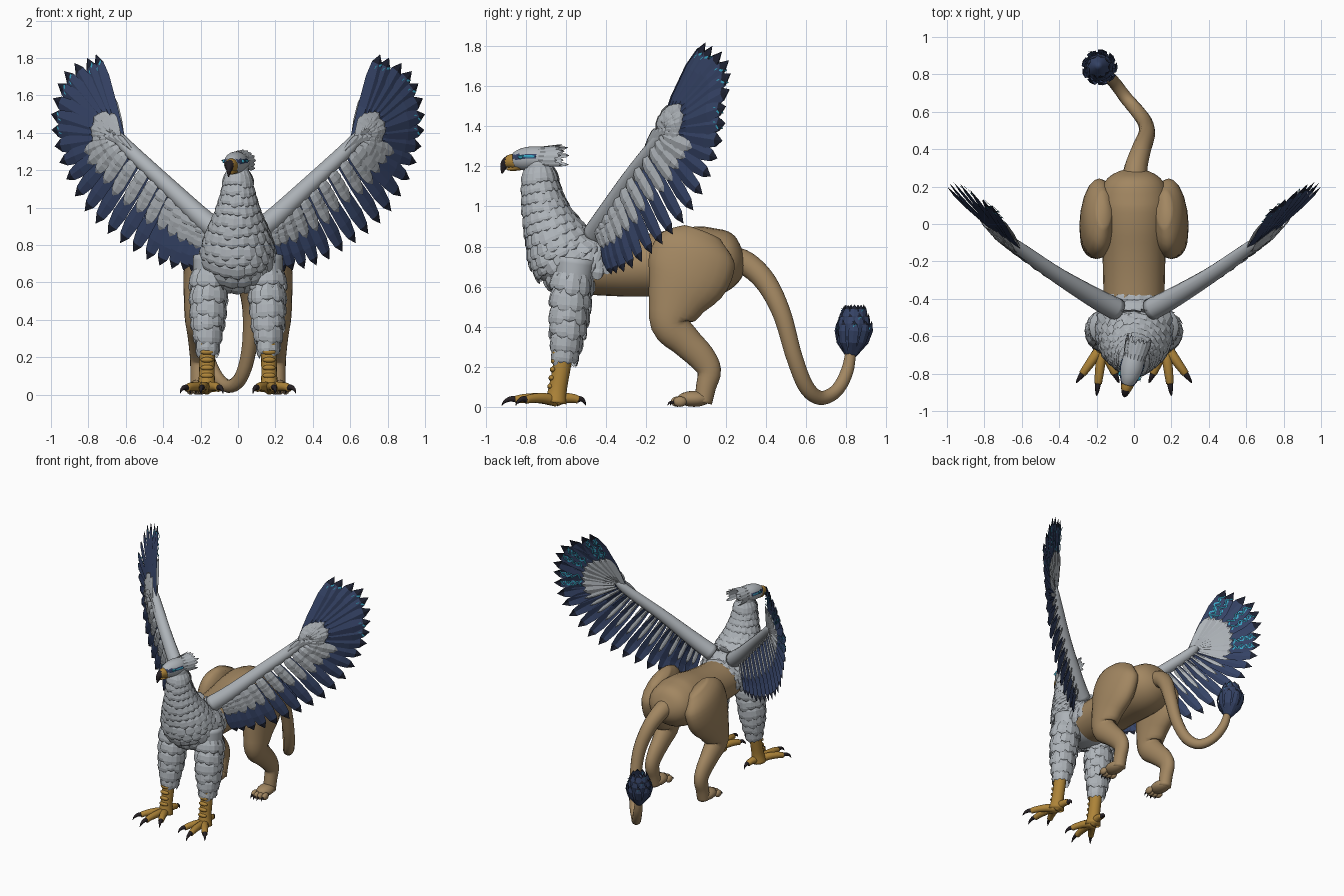
import bpy, bmesh, math, random
from mathutils import Vector, Matrix

random.seed(4)
if bpy.data.objects.get("Cube"):
    bpy.data.objects.remove(bpy.data.objects["Cube"])


def material(name, rgb):
    m = bpy.data.materials.new(name)
    m.use_nodes = True
    m.diffuse_color = (*rgb, 1)
    m.node_tree.nodes["Principled BSDF"].inputs["Base Color"].default_value = (*rgb, 1)
    return m


TAN, GREY, SLATE, BLUE, NAVY, CYAN, GOLD, BLACK = range(8)
MATS = [material("tan fur", (.36, .24, .12)), material("pale grey feather", (.42, .45, .48)),
        material("slate feather", (.27, .29, .32)), material("blue feather", (.035, .055, .13)),
        material("navy tip", (.012, .015, .03)), material("cyan streak", (.04, .38, .55)),
        material("gold skin", (.42, .23, .04)), material("black claw", (.02, .015, .018))]
X = Vector((1, 0, 0))
V = Vector


def finish(name, bm, smooth=True, xf=None):
    me = bpy.data.meshes.new(name)
    if smooth:
        bmesh.ops.recalc_face_normals(bm, faces=bm.faces)
    for f in bm.faces:
        f.smooth = smooth
    bm.to_mesh(me)
    bm.free()
    for m in MATS:
        me.materials.append(m)
    if xf:
        me.transform(xf)
    ob = bpy.data.objects.new(name, me)
    bpy.context.collection.objects.link(ob)
    return ob


def sample(path, u):
    """Smooth curve through the points of a path."""
    n = len(path) - 1
    u = min(max(u, 0), 1) * n
    i = min(int(u), n - 1)
    f = u - i
    a, b, c, d = (path[min(max(i + k, 0), n)] for k in (-1, 0, 1, 2))
    return [q + f / 2 * (r - p + f * (2 * p - 5 * q + 4 * r - s + f * (3 * (q - r) + s - p)))
            for p, q, r, s in zip(a, b, c, d)]


def surf(path, u, ang, grow=1):
    """Point on the skin of a lofted path of (x, y, z, half width, half depth)."""
    p = sample(path, u)
    t = (V(sample(path, u + .01)[:3]) - V(sample(path, u - .01)[:3])).normalized()
    side = (X - t * t.x).normalized()
    up = side.cross(t)
    return V(p[:3]) + (side * p[3] * math.cos(ang) + up * p[4] * math.sin(ang)) * grow


def tube(name, path, mat, rings=16, seg=16, rule=None, xf=None):
    bm = bmesh.new()
    rows = [[bm.verts.new(surf(path, i / rings, math.tau * j / seg)) for j in range(seg)]
            for i in range(rings + 1)]
    for a, b in zip(rows, rows[1:]):
        for j in range(seg):
            k = (j + 1) % seg
            bm.faces.new((a[j], a[k], b[k], b[j]))
    bm.faces.new(rows[0])
    bm.faces.new(rows[-1])
    for f in bm.faces:
        f.material_index = rule(f.calc_center_median()) if rule else mat
    return finish(name, bm, xf=xf)


def ball(name, loc, size, mat, xf=None):
    bm = bmesh.new()
    bmesh.ops.create_uvsphere(bm, u_segments=14, v_segments=8, radius=1,
                              matrix=Matrix.Translation(loc) @ Matrix.Diagonal((*size, 1)))
    for f in bm.faces:
        f.material_index = mat
    return finish(name, bm, xf=xf)


def blade(bm, base, tip, n, w, mat, tipmat, bend=0):
    """One ridged, pointed feather facing n."""
    d = tip - base
    s = d.cross(n).normalized()
    rows = []
    for t, k in ((0, .5), (.35, .9), (.7, 1), (.88, .7)):
        c = base + d * t + n * bend * math.sin(math.pi * t)
        rows.append([bm.verts.new(c - s * w * k - n * w * .15), bm.verts.new(c + n * w * .15),
                     bm.verts.new(c + s * w * k)])
    end = bm.verts.new(tip)
    for a, b in zip(rows, rows[1:]):
        for j in (0, 1):
            bm.faces.new((a[j], a[j + 1], b[j + 1], b[j])).material_index = mat
    for j in (0, 1):
        bm.faces.new((rows[-1][j], rows[-1][j + 1], end)).material_index = tipmat


def streak(bm, base, tip, n, w):
    """Thin zigzag plate along the outer part of a feather."""
    d = tip - base
    s = d.cross(n).normalized()
    last = None
    for i in range(6):
        c = base + d * (.55 + .07 * i) + s * w * (.5 if i % 2 else -.3) + n * .012
        pair = [bm.verts.new(c - d * .014), bm.verts.new(c + d * .014)]
        if last:
            bm.faces.new((last[0], last[1], pair[1], pair[0])).material_index = CYAN
        last = pair


def plumage(name, path, rows, count, u0, u1, length, w, tipmat, keep=lambda u, a: True):
    """Overlapping feather rows over a lofted path."""
    bm = bmesh.new()
    for r in range(rows):
        u = u0 + (u1 - u0) * r / (rows - 1)
        for j in range(count):
            a = math.tau * (j + r % 2 / 2) / count
            if keep(u, a):
                base = surf(path, u, a, 1.0)
                n = (base - V(sample(path, u)[:3])).normalized()
                t = (V(sample(path, u + .02)[:3]) - V(sample(path, u - .02)[:3])).normalized()
                ahead = surf(path, u + .06, a) - base
                ahead = ahead.normalized() if ahead.length > .01 else t
                tip = base + (ahead * .75 + t * .25) * length * random.uniform(.85, 1.15) + n * .018
                blade(bm, base, tip, n, w * (.4 + sample(path, u)[3] * 3), GREY, tipmat, .008)
    return finish(name, bm, False)


# Lion body, feathered neck and chest
tube("lion_body", [(0, -.5, .7, .16, .14), (0, -.3, .7, .165, .15), (0, -.14, .71, .17, .16),
                   (0, 0, .72, .185, .175), (0, .12, .725, .19, .175), (0, .22, .745, .16, .14),
                   (0, .27, .755, .1, .09), (0, .29, .76, .02, .02)], TAN, 24, 24)
chest = [(0, -.73, 1.23, .055, .065), (0, -.725, 1.11, .07, .08), (0, -.7, .98, .11, .105),
         (0, -.655, .86, .16, .14), (0, -.6, .76, .185, .175), (0, -.5, .71, .175, .16),
         (0, -.42, .7, .15, .13)]
tube("neck_and_chest", chest, GREY, 24, 24)
plumage("chest_feathers", chest, 15, 18, .06, .92, .085, .042, SLATE,
        lambda u, a: u < .75 or math.sin(a) > -.2)

# Head, turned a little to one side
turn = (Matrix.Translation((0, -.72, 0)) @ Matrix.Rotation(-.25, 4, "Z")
        @ Matrix.Translation((0, .72, 0)))


def face_paint(c):
    stripe = abs(c.z - 1.247) < .013 and -.87 < c.y < -.74
    return BLUE if stripe else GREY


tube("head", [(0, -.66, 1.23, .02, .02), (0, -.7, 1.235, .052, .055), (0, -.76, 1.24, .062, .06),
              (0, -.82, 1.235, .052, .055), (0, -.86, 1.228, .036, .04)], GREY, 20, 32, face_paint, turn)
tube("beak", [(0, -.85, 1.226, .037, .04), (0, -.885, 1.224, .029, .034), (0, -.912, 1.207, .017, .022),
              (0, -.925, 1.165, .003, .004)], GOLD, 14, 14,
     lambda c: BLACK if c.y < -.9 else GOLD, turn)
tube("lower_beak", [(0, -.83, 1.2, .03, .02), (0, -.87, 1.19, .02, .014), (0, -.9, 1.185, .004, .004)],
     GOLD, 6, 10, xf=turn)
bm = bmesh.new()
for s in (-1, 1):
    ball("eye", (s * .051, -.815, 1.247), (.01, .014, .01), CYAN, turn)
    blade(bm, V((s * .062, -.83, 1.252)), V((s * .064, -.73, 1.25)), V((s, 0, 0)), .006, CYAN, NAVY)
# Crest spikes sweeping back from the crown
for i in range(13):
    a = math.pi * (i / 12 * 1.3 - .15)
    out = V((math.cos(a), 0, math.sin(a)))
    root = V((0, -.74, 1.24)) + out * .055
    blade(bm, root, root + V((0, random.uniform(.1, .15), 0)) + out * .015, out, .013, GREY, SLATE)
finish("crest_and_eye_marks", bm, False, turn)


def toe(name, root, tip, s, radius, arch):
    """Arched digit ending in a hooked claw."""
    a, b = V((s * root[0], *root[1:])), V((s * tip[0], *tip[1:]))
    d = b - a
    up = V((0, 0, arch))
    path = [(*(a + d * t + up * math.sin(math.pi * t)), radius * k, radius * k)
            for t, k in ((0, 1.1), (.3, 1), (.6, .85), (.75, .75))]
    tube(name, path, GOLD, 9, 10)
    path = [(*(a + d * t + up * h), radius * k, radius * k)
            for t, h, k in ((.7, .8, .65), (.83, 1, .5), (.94, .5, .3), (1, -.4, .04))]
    tube(name + "_claw", path, BLACK, 8, 8)


for s, side in ((1, "left"), (-1, "right")):
    # Feathered front leg and scaly foot
    leg = [(s * .15, -.55, .74, .09, .1), (s * .155, -.57, .58, .083, .088),
           (s * .16, -.585, .42, .072, .075), (s * .162, -.6, .28, .045, .05)]
    tube(side + "_front_leg", leg, GREY, 12)
    plumage(side + "_leg_feathers", leg, 6, 10, .18, .9, .105, .058, GREY)
    tube(side + "_shank", [(s * .162, -.605, .32, .045, .05), (s * .165, -.62, .2, .042, .045),
                           (s * .167, -.64, .09, .043, .046), (s * .168, -.65, .02, .055, .055)], GOLD, 10)
    for i in range(5):
        ball(side + "_scute", (s * .166, -.652 - .006 * i, .27 - .042 * i), (.036, .016, .015), GOLD)
    for i, tip in enumerate(((.31, -.85, .015), (.2, -.92, .015), (.08, -.85, .015), (.15, -.5, .015))):
        toe(side + "_toe_%d" % (i + 1), (.168, -.65, .03), tip, s, .027, .022)

    # Hind leg and paw
    tube(side + "_hind_leg", [(s * .16, .08, .87, .04, .1), (s * .18, .05, .79, .085, .2),
                              (s * .195, .01, .66, .095, .21), (s * .205, -.05, .52, .085, .145),
                              (s * .21, -.075, .41, .075, .1), (s * .21, -.005, .33, .062, .08),
                              (s * .21, .075, .25, .052, .07), (s * .21, .115, .18, .046, .06),
                              (s * .21, .1, .1, .045, .05), (s * .21, .085, .02, .045, .045)], TAN, 36, 20)
    ball(side + "_hind_paw", (s * .21, .04, .04), (.058, .085, .04), TAN)
    for i in range(4):
        x = s * (.165 + .03 * i)
        y = -.03 - .012 * (i in (1, 2))
        ball(side + "_hind_toe", (x, y, .026), (.02, .034, .026), TAN)
        tube(side + "_hind_claw", [(x, y - .025, .025, .009, .009), (x, y - .042, .02, .006, .006),
                                   (x, y - .05, .006, .001, .001)], BLACK, 4, 6)

    # Wing arm
    def at(x, z, s=s):
        return V((s * x, -.5 + .45 * x + .25 * x * x + .35 * max(0, z - 1.5), z))

    arm = [(*at(x, z), a, b) for x, z, a, b in ((.09, .86, .06, .06), (.2, .95, .055, .055),
           (.4, 1.14, .045, .042), (.57, 1.3, .04, .036), (.645, 1.385, .03, .028), (.66, 1.43, .006, .006))]
    tube(side + "_wing_arm", arm, GREY, 18, 14)

    # Flight feathers fan from wrist to shoulder, with grey coverts over them
    tips = [(.76, 1.82), (.93, 1.73), (1, 1.5), (.955, 1.24), (.82, .98), (.63, .81), (.42, .69), (.25, .66)]
    roots = [(.625, 1.37), (.65, 1.4), (.67, 1.39), (.66, 1.36), (.58, 1.3), (.42, 1.15), (.28, 1.02), (.17, .93)]
    n = V((s * .54, -.84, 0))
    flight, covert = bmesh.new(), bmesh.new()
    count = 22
    for i in range(count):
        u = i / (count - 1)
        a, b = at(*sample(roots, u)), at(*sample(tips, u))
        hand = u < .42
        w = .05 if hand else .043
        blade(flight, a, b, n, w, BLUE, NAVY, .015)
        if i < 8 and i % 3 != 2:
            streak(flight, a, b, n, w)
            streak(flight, a, b, -n, w)
        # Pale backing on the rear of each feather
        reach = .55 if hand else .6
        blade(covert, a - n * .012, a + (b - a) * reach - n * .014, -n, .04 if hand else .016, GREY, GREY)
        # Covert rows on the front
        for row, part in enumerate((.2, .3) if hand else (.24, .4, .54)):
            tip = a + (b - a) * (part + random.uniform(-.03, .03)) + n * (.034 - .007 * row)
            blade(covert, a + n * .025, tip, n, .036, GREY, SLATE if row else GREY, .01)
    # Small feathers standing off the wrist
    for i in range(5):
        root = at(.55 + .025 * i, 1.3 + .022 * i) + n * .03
        blade(covert, root, root + V((s * .08, .05, .09 - .025 * i)), n, .018, GREY, SLATE)
    finish(side + "_flight_feathers", flight, False)
    finish(side + "_coverts", covert, False)

# Tail with feather tuft
tube("tail", [(0, .2, .74, .07, .07), (.01, .3, .715, .062, .062), (.04, .4, .62, .052, .055),
              (.068, .48, .46, .045, .047), (.06, .54, .25, .04, .042), (.02, .6, .1, .037, .04),
              (-.04, .67, .045, .035, .036), (-.1, .75, .08, .033, .034), (-.15, .805, .18, .031, .032),
              (-.175, .825, .3, .025, .025)], TAN, 44, 14)
tuft = [(-.172, .82, .25, .025, .025), (-.18, .83, .31, .06, .06), (-.187, .84, .38, .068, .068),
        (-.19, .845, .44, .045, .045), (-.19, .845, .49, .01, .01)]
tube("tail_tuft", tuft, BLUE, 10, 14)
bm = bmesh.new()
for row in range(3):
    for j in range(9):
        a = math.tau * (j + row / 2) / 9
        out = V((math.cos(a), math.sin(a), 0))
        root = V((-.175, .825, .26 + .03 * row)) + out * .03
        tip = V((-.188, .842, .43 + .04 * row)) + out * (.085 - .018 * row)
        blade(bm, root, tip, out, .026, BLUE, NAVY, .03)
        if j % 3 == 0:
            streak(bm, root + out * .018, tip + out * .005, out, .02)
finish("tuft_feathers", bm, False)
